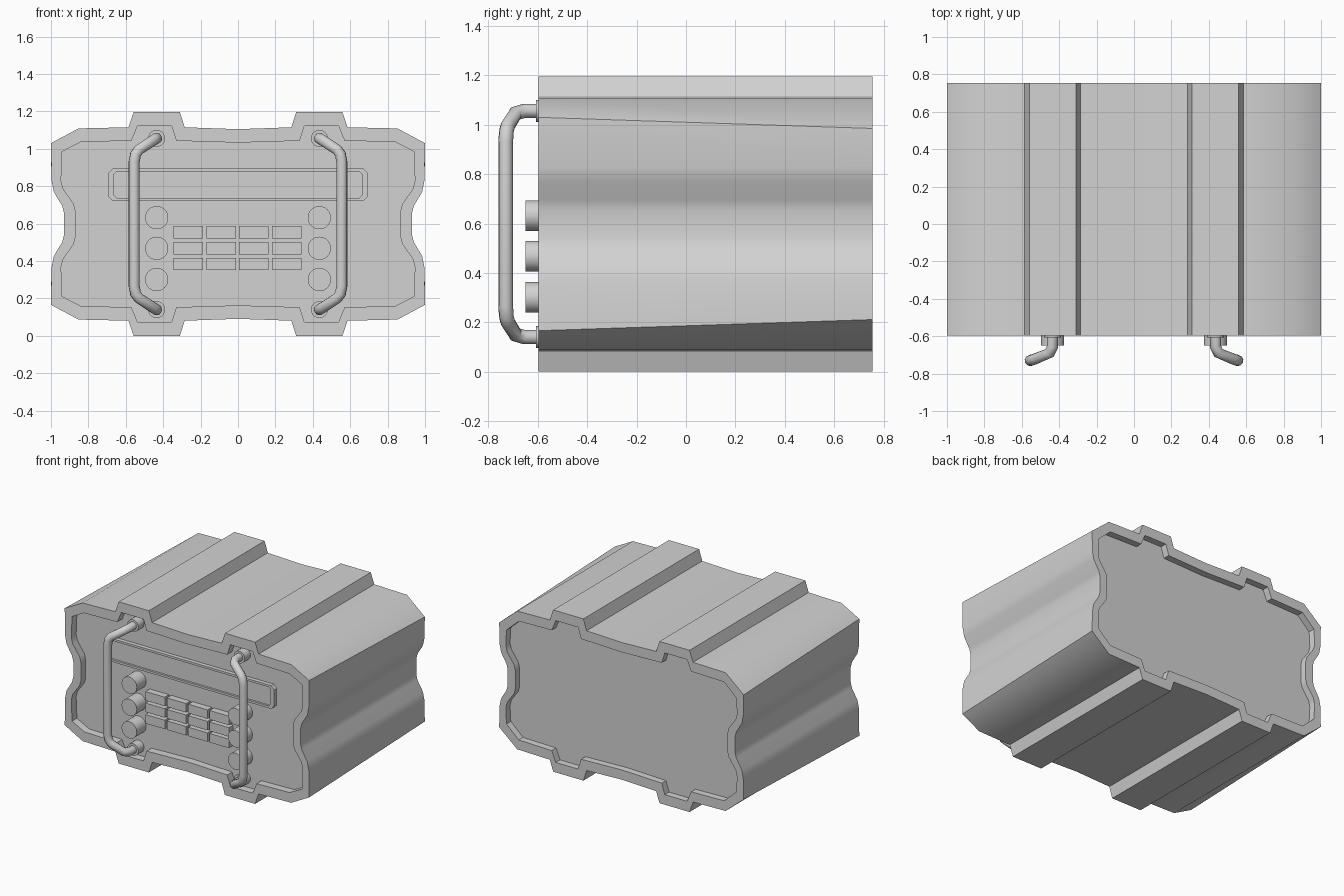
import bpy, bmesh, math
from mathutils import Matrix, Vector

cube = bpy.data.objects.get("Cube")
if cube:
    bpy.data.objects.remove(cube, do_unlink=True)

MID = 0.598                     # height of the horizontal symmetry plane
FRONT, BACK = -0.597, 0.755
PANEL, BACK_PANEL = -0.54, 0.705

grey = bpy.data.materials.new("plain grey")
grey.use_nodes = True
grey.diffuse_color = (0.65, 0.65, 0.65, 1)
grey.node_tree.nodes["Principled BSDF"].inputs["Base Color"].default_value = grey.diffuse_color


def finish(obj, angle=35):
    obj.data.materials.append(grey)
    bpy.ops.object.select_all(action='DESELECT')
    obj.select_set(True)
    bpy.context.view_layer.objects.active = obj
    bpy.ops.object.shade_smooth_by_angle(angle=math.radians(angle))
    return obj


def from_bmesh(name, bm, angle=35):
    bmesh.ops.recalc_face_normals(bm, faces=bm.faces)
    mesh = bpy.data.meshes.new(name)
    bm.to_mesh(mesh)
    bm.free()
    obj = bpy.data.objects.new(name, mesh)
    bpy.context.collection.objects.link(obj)
    return finish(obj, angle)


def full_loop(quarter):
    """Mirror a quarter outline (top centre to side) around both axes."""
    right = quarter + [(x, 2 * MID - z) for x, z in reversed(quarter)]
    return right + [(-x, z) for x, z in right[-2:0:-1]]


def add_loft(bm, loops):
    """Skin (outline, y) loops in order and cap both ends."""
    rings = [[bm.verts.new((x, y, z)) for x, z in pts] for pts, y in loops]
    for a, b in zip(rings, rings[1:]):
        for i in range(len(a)):
            j = (i + 1) % len(a)
            bm.faces.new((a[i], a[j], b[j], b[i]))
    bm.faces.new(rings[0])
    bm.faces.new(rings[-1])


# Ribbed casing with a shallow recessed panel at each end
outer = [(0, 1.105), (.285, 1.115), (.311, 1.196), (.558, 1.196), (.586, 1.115),
         (.853, 1.109), (1, 1.03), (.997, .83), (.985, .77), (.94, .695), (.93, .655)]
inner = [(0, 1.033), (.33, 1.043), (.355, 1.122), (.537, 1.122), (.57, 1.043),
         (.84, 1.037), (.94, .985), (.946, .83), (.935, .785), (.878, .705), (.868, .665)]
outer_back = [(x, .985) if x == 1 else (x, z) for x, z in outer]
inner_back = [(x, .945) if x == .94 else (x, z) for x, z in inner]
bm = bmesh.new()
add_loft(bm, [(full_loop(inner), PANEL), (full_loop(inner), FRONT),
              (full_loop(outer), FRONT), (full_loop(outer_back), BACK),
              (full_loop(inner_back), BACK), (full_loop(inner_back), BACK_PANEL)])
from_bmesh("casing", bm)


# Raised display strip with clipped corners and a sunken window
def strip_outline(w, h, c):
    corner = [(0, MID + h), (w - c, MID + h), (w, MID + h - c)]
    return [(x, z + .21) for x, z in full_loop(corner)]


rim = strip_outline(.695, .086, .025)
window = strip_outline(.665, .07, .015)
bm = bmesh.new()
add_loft(bm, [(rim, PANEL + .01), (rim, PANEL - .03),
              (window, PANEL - .03), (window, PANEL - .015)])
from_bmesh("display_strip", bm, 15)

# Keypad
bm = bmesh.new()
for col in range(4):
    for row in range(3):
        centre = Vector((-.265 + col * .175, PANEL - .02, .554 - row * .085))
        size = Matrix.Diagonal((.158, .06, .066, 1))
        bmesh.ops.create_cube(bm, size=1, matrix=Matrix.Translation(centre) @ size)
from_bmesh("keypad_buttons", bm)


def cylinder(name, x, z, radius, front, sides=32):
    bm = bmesh.new()
    depth = PANEL + .01 - front
    turn = Matrix.Rotation(math.pi / 2, 4, 'X')
    bmesh.ops.create_cone(bm, cap_ends=True, segments=sides, radius1=radius,
                          radius2=radius, depth=depth,
                          matrix=Matrix.Translation((x, front + depth / 2, z)) @ turn)
    from_bmesh(name, bm)


# Knobs, handle mounts and bent handles on both sides
TOP = 1.056
bend = [(.435, PANEL, TOP), (.435, -.655, TOP), (.452, -.69, TOP - .01),
        (.53, -.722, .995), (.548, -.728, .97), (.555, -.73, .93)]
for side, s in (("left", 1), ("right", -1)):
    for i, z in enumerate((.632, .468, .301)):
        cylinder(f"{side}_knob_{i + 1}", s * .435, z, .062, -.65)
    for end, z in (("upper", TOP), ("lower", 2 * MID - TOP)):
        cylinder(f"{side}_{end}_mount", s * .435, z, .045, -.607, 24)

    curve = bpy.data.curves.new(f"{side}_handle", 'CURVE')
    curve.dimensions = '3D'
    curve.bevel_depth = .03
    curve.bevel_resolution = 3
    curve.use_fill_caps = True
    path = bend + [(x, y, 2 * MID - z) for x, y, z in reversed(bend)]
    spline = curve.splines.new('POLY')
    spline.points.add(len(path) - 1)
    for point, (x, y, z) in zip(spline.points, path):
        point.co = (s * x, y, z, 1)
    handle = bpy.data.objects.new(f"{side}_handle", curve)
    bpy.context.collection.objects.link(handle)
    bpy.ops.object.select_all(action='DESELECT')
    handle.select_set(True)
    bpy.context.view_layer.objects.active = handle
    bpy.ops.object.convert(target='MESH')
    finish(bpy.context.view_layer.objects.active, 40)
